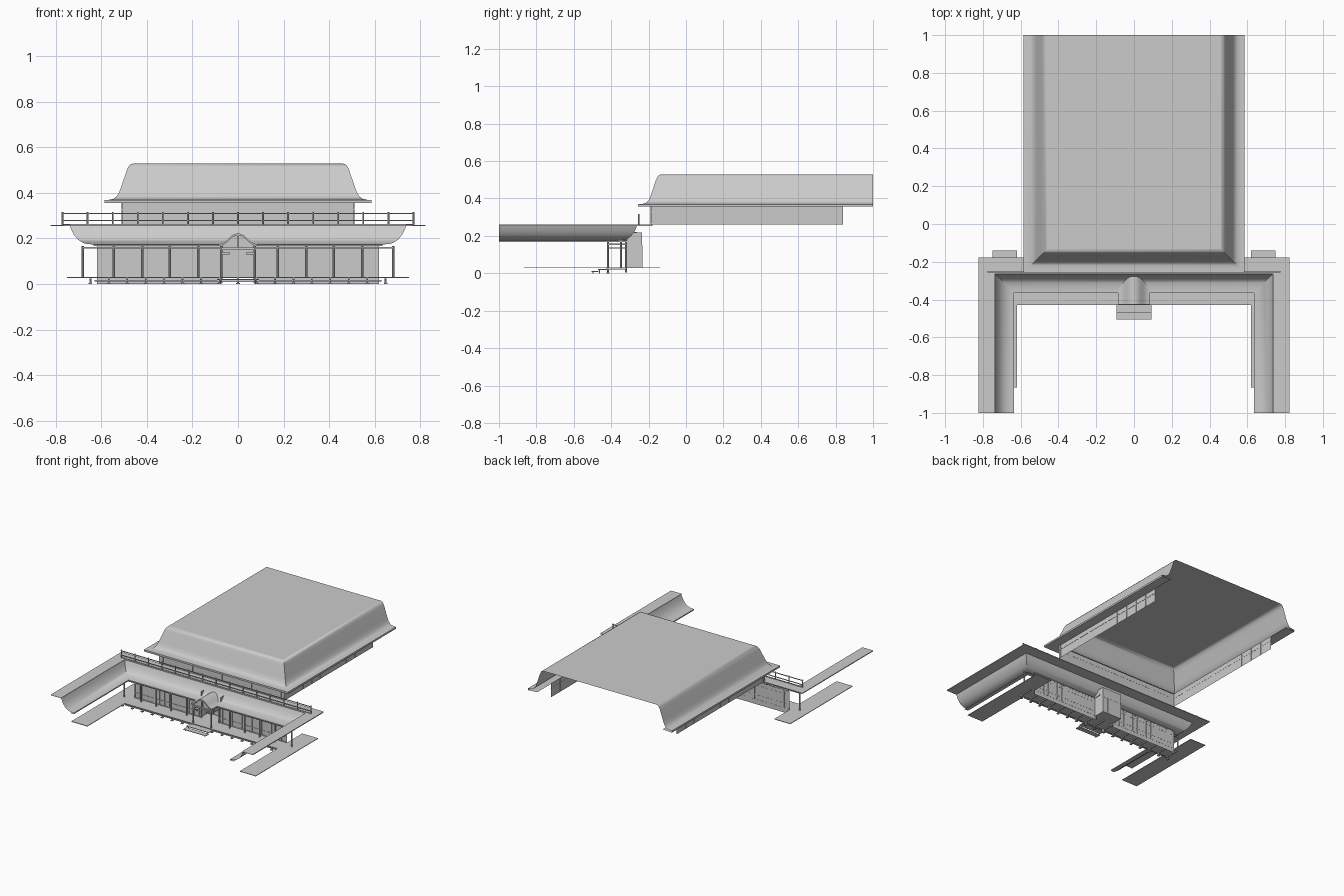
import bpy, bmesh, math


def make_object(name, verts, faces, smooth=False):
    me = bpy.data.meshes.new(name)
    me.from_pydata(verts, [], faces)
    bm = bmesh.new()
    bm.from_mesh(me)
    bmesh.ops.recalc_face_normals(bm, faces=bm.faces)
    bm.to_mesh(me)
    bm.free()
    ob = bpy.data.objects.new(name, me)
    bpy.context.collection.objects.link(ob)
    if smooth:
        bpy.ops.object.select_all(action='DESELECT')
        ob.select_set(True)
        bpy.context.view_layer.objects.active = ob
        bpy.ops.object.shade_smooth_by_angle(angle=math.radians(35))
    return ob


def boxes(name, items):
    """One object from many boxes (x0, x1, y0, y1, z0, z1)."""
    verts, faces = [], []
    for x0, x1, y0, y1, z0, z1 in items:
        n = len(verts)
        verts += [(x, y, z) for x in (x0, x1) for y in (y0, y1) for z in (z0, z1)]
        faces += [[n + i for i in f] for f in
                  ((0, 1, 3, 2), (4, 6, 7, 5), (0, 4, 5, 1), (2, 3, 7, 6), (0, 2, 6, 4), (1, 5, 7, 3))]
    return make_object(name, verts, faces)


def posts(name, items, sides=8):
    """One object from many round posts (x, y, z0, z1, radius)."""
    verts, faces = [], []
    for x, y, z0, z1, r in items:
        n = len(verts)
        for z in (z0, z1):
            for i in range(sides):
                a = math.tau * i / sides
                verts.append((x + r * math.cos(a), y + r * math.sin(a), z))
        for i in range(sides):
            j = (i + 1) % sides
            faces.append((n + i, n + j, n + sides + j, n + sides + i))
        faces += [list(range(n, n + sides)), list(range(n + sides, n + 2 * sides))]
    return make_object(name, verts, faces, True)


def u_sweep(name, profile, hx, y, y_end, sign, closed=False):
    """Sweep (inset, z) profile round a mitred U; sign +1 widens, -1 narrows."""
    verts, faces = [], []
    for d, z in profile:
        w, yy = hx + sign * d, y + d
        verts += [(-w, y_end, z), (-w, yy, z), (w, yy, z), (w, y_end, z)]
    n = len(profile)
    for i in range(n if closed else n - 1):
        a, b = 4 * i, 4 * ((i + 1) % n)
        faces += [(a + k, a + k + 1, b + k + 1, b + k) for k in range(3)]
    return make_object(name, verts, faces, True)


def mirror(items):
    return items + [(-b, -a, *r) for a, b, *r in items]


# Upper roof: flared skirt, flat top, soffit
upper = [(0.075, 0.36), (0.0, 0.356), (0.0, 0.369), (0.02, 0.37), (0.038, 0.374), (0.05, 0.382),
         (0.06, 0.396), (0.07, 0.42), (0.097, 0.5), (0.104, 0.515), (0.112, 0.525), (0.125, 0.529)]
u_sweep("upper_roof_skirt", upper, 0.585, -0.257, 1.0, -1)
make_object("upper_roof_top", [(-0.46, -0.132, 0.529), (0.46, -0.132, 0.529), (0.46, 1, 0.529), (-0.46, 1, 0.529)],
            [(0, 1, 2, 3)])

# Upper hall walls
u_sweep("upper_walls", [(0, 0.262), (0, 0.362)], 0.51, -0.187, 0.84, -1)

# Upper windows and wall battens
trim = []
for i in range(-6, 7):
    trim.append((i * 0.08 - 0.003, i * 0.08 + 0.003, -0.189, -0.186, 0.264, 0.36))
trim.append((-0.51, 0.51, -0.189, -0.186, 0.325, 0.329))
trim.append((-0.51, 0.51, -0.189, -0.186, 0.264, 0.269))
side = []
for i in range(11):
    yy = -0.17 + i * 0.1
    side.append((0.509, 0.512, yy - 0.003, yy + 0.003, 0.264, 0.36))
side.append((0.509, 0.512, -0.187, 0.84, 0.325, 0.329))
boxes("upper_wall_trim", trim + mirror(side))

# Lower roof with U-shaped terrace deck
lower = [(0.03, 0.166), (0.0, 0.166), (0.0, 0.174), (0.02, 0.175), (0.04, 0.179), (0.055, 0.186),
         (0.07, 0.197), (0.083, 0.213), (0.093, 0.23), (0.1, 0.246), (0.104, 0.256)]
u_sweep("lower_roof", lower, 0.635, -0.365, -1.0, 1)
u_sweep("terrace_deck", [(0.1, 0.254), (0.1, 0.26), (0.187, 0.26), (0.187, 0.254)], 0.635, -0.365, -1.0, 1, True)

# Terrace railing
rails = [(-0.775, 0.775, -0.256, -0.25, z, z + 0.004) for z in (0.277, 0.308)]
rails += [(-0.775, 0.775, -0.255, -0.251, 0.26, 0.264)]
boxes("terrace_rails", rails)
posts("terrace_rail_posts", [(-0.77 + i * 0.11, -0.253, 0.256, 0.317, 0.004) for i in range(15)])

# Ground-level veranda floor
boxes("veranda_floor", mirror([(0.62, 0.75, -0.865, -0.14, 0.027, 0.031)])
      + [(-0.62, 0.62, -0.43, -0.316, 0.027, 0.031), (-0.08, 0.08, -0.316, -0.232, 0.027, 0.031)])

# Floor supports, joists and sill
xs = [-0.648 + i * 0.081 for i in range(17)]
posts("floor_stilts", [(x, -0.417, 0.004, 0.028, 0.004) for x in xs])
boxes("stilt_stones", [(x - 0.008, x + 0.008, -0.425, -0.409, 0, 0.005) for x in xs])
boxes("floor_joists", [(x - 0.004, x + 0.004, -0.428, -0.318, 0.02, 0.027) for x in xs]
      + [(-0.63, 0.63, -0.42, -0.414, 0.012, 0.018)])

# Lower front wall with entrance recess
plan = [(-0.62, -0.316), (-0.08, -0.316), (-0.08, -0.234), (0.08, -0.234), (0.08, -0.316), (0.62, -0.316)]
heights = [0.17, 0.218, 0.218, 0.218, 0.17]
v, f = [], []
for (a, b), h in zip(zip(plan, plan[1:]), heights):
    n = len(v)
    base = 0.0 if h < 0.2 else 0.03
    v += [(*a, base), (*b, base), (*b, h), (*a, h)]
    f.append((n, n + 1, n + 2, n + 3))
make_object("lower_walls", v, f)

# Lattice windows and wall beams
lattice = [(0.08, 0.62, -0.319, -0.315, z, z + 0.005) for z in (0.031, 0.065, 0.135, 0.16)]
for i in range(14):
    x = 0.095 + i * 0.04
    w = 0.003 if i % 3 == 0 else 0.0012
    lattice.append((x - w, min(x + w, 0.62), -0.319, -0.315, 0.031, 0.165))
boxes("wall_lattice", mirror(lattice))
boxes("entrance_doors", [(x - 0.002, x + 0.002, -0.238, -0.233, 0.031, 0.15) for x in (-0.07, -0.035, 0, 0.035, 0.07)]
      + [(-0.08, 0.08, -0.238, -0.233, 0.145, 0.152)])

# Veranda posts and beam
px = [s * x for s in (-1, 1) for x in (0.175, 0.30, 0.42, 0.545, 0.682)]
posts("veranda_posts", [(x, -0.348, 0.03, 0.168, 0.005) for x in px])
boxes("veranda_beam", [(-0.685, 0.685, -0.351, -0.345, 0.155, 0.162)])

# Porch: curved gable roof
half = [(0.0, 0.222), (0.012, 0.22), (0.025, 0.214), (0.038, 0.203), (0.05, 0.191), (0.062, 0.182), (0.074, 0.177),
        (0.085, 0.175)]
arc = [(-x, z) for x, z in half[:0:-1]] + half
loop = arc + [(x, z - 0.009) for x, z in arc[::-1]]
n, m = len(loop), len(arc)
v = [(x, y, z) for y in (-0.425, -0.262) for x, z in loop]
f = [(i, (i + 1) % n, n + (i + 1) % n, n + i) for i in range(n)]
for o in (0, n):
    f += [(o + i, o + i + 1, o + n - 2 - i, o + n - 1 - i) for i in range(m - 1)]
make_object("porch_roof", v, f, True)

# Porch gable board, beams, posts and pendant
v = [(x, -0.412, z - 0.005) for x, z in arc[1:-1]] + [(0.074, -0.412, 0.158), (-0.074, -0.412, 0.158)]
make_object("porch_gable", v, [list(range(len(v)))])
boxes("porch_beams", [(-0.08, 0.08, -0.421, -0.412, 0.15, 0.16)]
      + mirror([(0.069, 0.077, -0.42, -0.316, 0.15, 0.16), (0.069, 0.077, -0.42, -0.316, 0.132, 0.138),
                (0.035, 0.077, -0.42, -0.414, 0.13, 0.138)]))
posts("porch_posts", [(s * 0.073, y, 0.004, 0.17, 0.005) for s in (-1, 1) for y in (-0.417, -0.32)])
boxes("gable_pendant", [(-0.005, 0.005, -0.423, -0.412, 0.165, 0.212)])

# Entrance steps
boxes("entrance_steps", [(-0.092, 0.092, -0.505, -0.468, 0.008, 0.012), (-0.092, 0.092, -0.47, -0.425, 0.018, 0.022)]
      + mirror([(0.075, 0.08, -0.5, -0.495, 0, 0.01), (0.075, 0.08, -0.465, -0.46, 0, 0.02)]))
